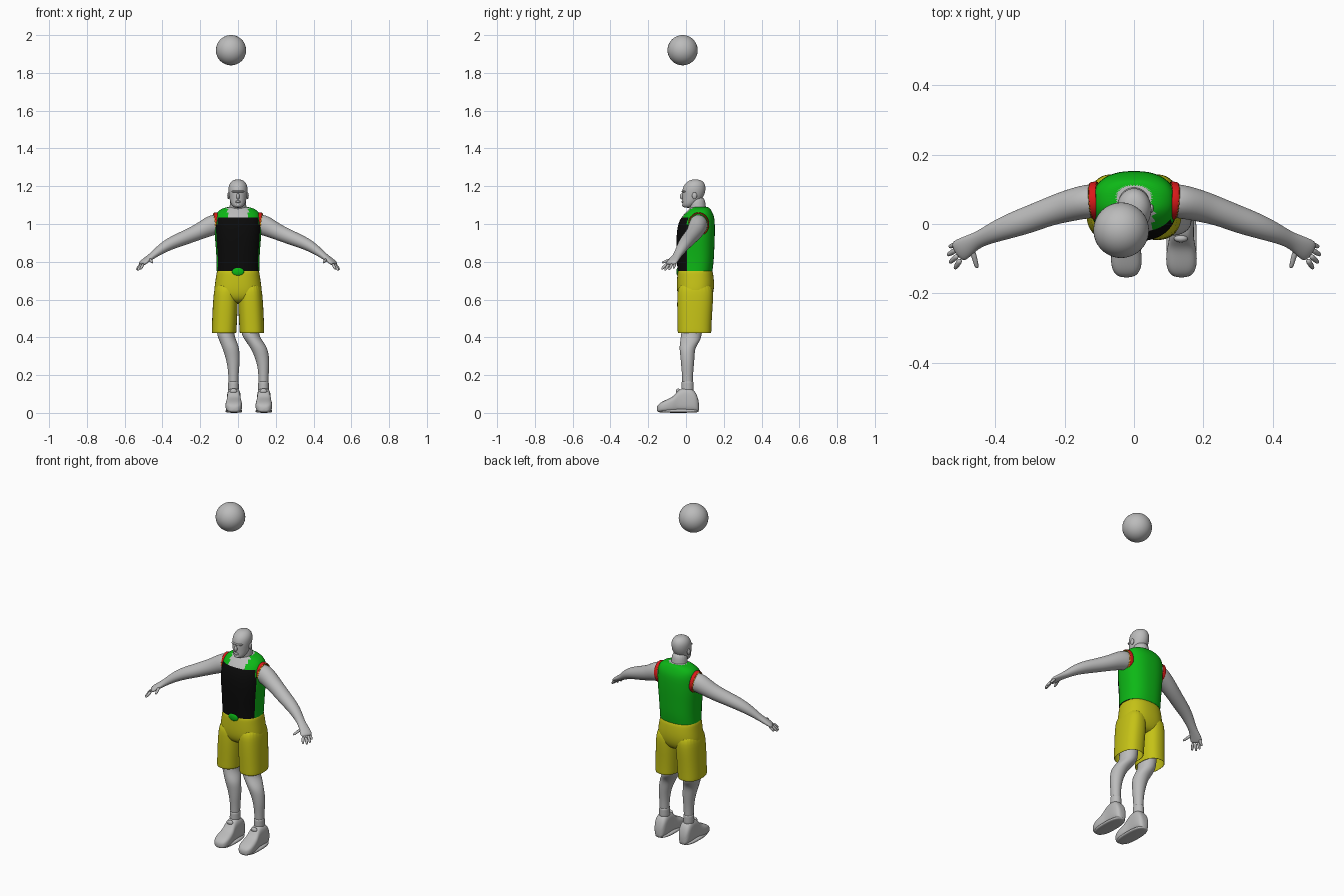
import bpy, bmesh, math
from mathutils import Vector

cube = bpy.data.objects.get("Cube")
if cube:
    bpy.data.objects.remove(cube, do_unlink=True)


def material(name, r, g, b):
    m = bpy.data.materials.new(name)
    m.use_nodes = True
    m.diffuse_color = (r, g, b, 1)
    m.node_tree.nodes["Principled BSDF"].inputs["Base Color"].default_value = (r, g, b, 1)
    return m


GREY = material("grey", .5, .5, .5)
GREEN = material("green", .004, .48, .008)
BLACK = material("black", .003, .003, .003)
YELLOW = material("yellow", .56, .54, .008)
RED = material("red", .7, .01, .01)
ORANGE = material("orange", .8, .35, .01)


def finish(name, bm, mats, rule=None, subdivide=2, thickness=0):
    """Turn a bmesh into a smooth object, colouring faces by a rule."""
    bmesh.ops.recalc_face_normals(bm, faces=bm.faces)
    for f in bm.faces:
        f.smooth = True
        if rule:
            f.material_index = rule(f.calc_center_median())
    me = bpy.data.meshes.new(name)
    bm.to_mesh(me)
    bm.free()
    for m in mats:
        me.materials.append(m)
    ob = bpy.data.objects.new(name, me)
    bpy.context.collection.objects.link(ob)
    if thickness:
        mod = ob.modifiers.new("Cloth", 'SOLIDIFY')
        mod.thickness = thickness
    if subdivide:
        mod = ob.modifiers.new("Smooth", 'SUBSURF')
        mod.levels = mod.render_levels = subdivide
    return ob


def loft(name, rings, mats, axis=None, n=20, power=2, caps=(True, True), **kw):
    """Skin rings of (x, y, z, half width, half depth), along an axis or the path."""
    bm = bmesh.new()
    pts = [Vector(r[:3]) for r in rings]
    loops = []
    for i, (p, r) in enumerate(zip(pts, rings)):
        t = Vector(axis) if axis else pts[min(i + 1, len(pts) - 1)] - pts[max(i - 1, 0)]
        t.normalize()
        if abs(t.z) > .9:
            u, v = Vector((1, 0, 0)), Vector((0, 1, 0))
        else:
            u = t.cross(Vector((0, 0, 1))).normalized()
            v = u.cross(t)
        loop = []
        for k in range(n):
            a = 2 * math.pi * k / n
            c, s = math.cos(a), math.sin(a)
            c = math.copysign(abs(c) ** (2 / power), c)
            s = math.copysign(abs(s) ** (2 / power), s)
            loop.append(bm.verts.new(p + u * (c * r[3]) + v * (s * r[4])))
        loops.append(loop)
    for a, b in zip(loops, loops[1:]):
        for k in range(n):
            j = (k + 1) % n
            bm.faces.new((a[k], a[j], b[j], b[k]))
    for use, loop in zip(caps, (loops[0], loops[-1])):
        if use:
            bm.faces.new(loop)
    return finish(name, bm, mats, **kw)


def blob(name, loc, size, mat, segments=24):
    bm = bmesh.new()
    bmesh.ops.create_uvsphere(bm, u_segments=segments, v_segments=segments // 2, radius=1)
    bmesh.ops.scale(bm, vec=size, verts=bm.verts)
    bmesh.ops.translate(bm, vec=loc, verts=bm.verts)
    return finish(name, bm, [mat], subdivide=0)


def column(rows):
    """Rows of (z, y, half width, half depth) centred on x = 0."""
    return [(0, y, z, a, b) for z, y, a, b in rows]


UP = (0, 0, 1)

# Ball above the head
blob("ball", (-.037, -.018, 1.92), (.08, .08, .08), GREY, 48)

# Head, neck and face
loft("head", column([
    (1.085, .01, .02, .022), (1.1, .014, .034, .035), (1.12, .028, .043, .048),
    (1.15, .038, .048, .059), (1.18, .042, .052, .063), (1.208, .046, .049, .057),
    (1.228, .05, .034, .039), (1.236, .05, .014, .016)]), [GREY], axis=UP)
loft("neck", column([
    (1.02, .07, .062, .052), (1.06, .067, .05, .046), (1.09, .06, .044, .044),
    (1.15, .056, .042, .046)]), [GREY], axis=UP)
blob("nose", (0, -.021, 1.146), (.009, .012, .016), GREY)
blob("brow", (0, -.008, 1.172), (.036, .015, .007), GREY)
blob("lips", (0, -.017, 1.118), (.016, .008, .006), GREY)
blob("chin", (0, -.01, 1.1), (.018, .011, .01), GREY)
for x in (-1, 1):
    blob("ear", (x * .05, .045, 1.15), (.007, .013, .018), GREY)


# Sleeveless shirt with a dark front panel and an open neckline
def shirt_rule(c):
    if c.z > 1.043:
        return 2 if abs(c.x) < .055 and c.y < .085 else 0
    return 1 if c.y < .004 else 0


loft("shirt", column([
    (.752, .047, .113, .093), (.8, .05, .113, .097), (.87, .05, .117, .1),
    (.94, .051, .124, .102), (1, .055, .124, .098), (1.037, .063, .12, .087),
    (1.062, .07, .112, .07), (1.08, .073, .09, .056), (1.092, .075, .056, .044)]),
    [GREEN, BLACK, GREY], axis=UP, n=48, power=2.4, caps=(False, True), rule=shirt_rule)
blob("shirt_front_tail", (0, -.043, .748), (.032, .008, .022), GREEN)

# Shorts: hips and two open legs
loft("shorts_hips", column([
    (.77, .047, .109, .089), (.74, .049, .114, .095), (.68, .051, .123, .1),
    (.63, .049, .129, .096), (.595, .048, .11, .08), (.58, .048, .05, .05)]),
    [YELLOW], axis=UP, n=32, power=2.4)
for x in (-1, 1):
    loft("shorts_leg", [
        (x * .062, .05, .7, .058, .09), (x * .065, .049, .62, .066, .097),
        (x * .069, .046, .53, .067, .093), (x * .073, .045, .45, .066, .09),
        (x * .074, .045, .422, .066, .09)],
        [YELLOW], axis=UP, n=24, power=2.4, caps=(True, False), thickness=.005)

# Legs, socks and shoes, both leaning to the model's left
LEG = [(.56, 0, .04, .052, .056), (.45, 0, .033, .048, .056), (.41, 0, .028, .046, .055),
       (.38, .3, .022, .046, .053), (.345, .65, .006, .045, .042), (.3, .87, .008, .039, .038),
       (.25, 1, .008, .032, .034), (.19, 1, .008, .026, .028), (.1, 1, .009, .026, .029)]
SHOE = [(.07, .05, .018), (.055, .105, .034), (.025, .13, .038), (-.015, .13, .036),
        (-.045, .115, .036), (-.065, .083, .041), (-.1, .068, .046), (-.135, .052, .042),
        (-.155, .032, .022)]
for x, lean in ((-.065, .041), (.065, .07)):
    loft("leg", [(x + lean * f, y, z, a, b) for z, f, y, a, b in LEG], [GREY], axis=UP)
    foot = x + lean
    loft("sock", [(foot, .008, z, r, r + .004) for z, r in
                  ((.1, .03), (.14, .028), (.163, .029), (.17, .025))], [GREY], axis=UP)
    loft("shoe", [(foot + .002, y, h / 2 + .004, w, h / 2) for y, h, w in SHOE],
         [GREY], axis=(0, -1, 0), power=3)
    loft("sole", [(foot + .002, -.04, z, w, d) for z, w, d in
                  ((0, .042, .105), (.008, .045, .109), (.022, .043, .108))],
         [GREY], axis=UP, n=28, power=2.6)
    blob("shoe_tongue", (foot, -.042, .115), (.02, .011, .014), GREY)

# Arms, armhole trim and hands
ARM = [(.085, .07, 1.002, .05, .055), (.14, .065, .995, .05, .056),
       (.2, .05, .962, .046, .044), (.25, .034, .941, .041, .041),
       (.3, .014, .92, .04, .037), (.35, -.003, .9, .037, .034),
       (.4, -.022, .873, .031, .028), (.445, -.043, .838, .023, .019),
       (.47, -.056, .82, .027, .016), (.5, -.075, .798, .034, .014),
       (.512, -.083, .786, .03, .01)]
FINGERS = [((.507, -.056, .795), (.533, -.066, .765)), ((.511, -.073, .79), (.538, -.09, .757)),
           ((.508, -.09, .787), (.532, -.112, .754)), ((.5, -.102, .79), (.517, -.129, .76)),
           ((.468, -.07, .815), (.452, -.128, .795))]
for x in (-1, 1):
    loft("arm", [(x * p[0], *p[1:]) for p in ARM], [GREY], n=16)
    for name, mat, end, a, b in (("armhole_trim", RED, .122, .056, .064),
                                 ("armhole_piping", ORANGE, .126, .053, .06)):
        loft(name, [(x * .1, .068, 1, a, b), (x * end, .066, .997, a, b)], [mat],
             n=24, caps=(False, False), thickness=.004)
    for start, tip in FINGERS:
        s, t = Vector(start), Vector(tip)
        path = [(s.lerp(t, f), r) for f, r in ((0, .009), (.5, .0085), (.85, .007), (1, .004))]
        loft("finger", [(x * p.x, p.y, p.z, r, r) for p, r in path], [GREY], n=8, subdivide=1)
